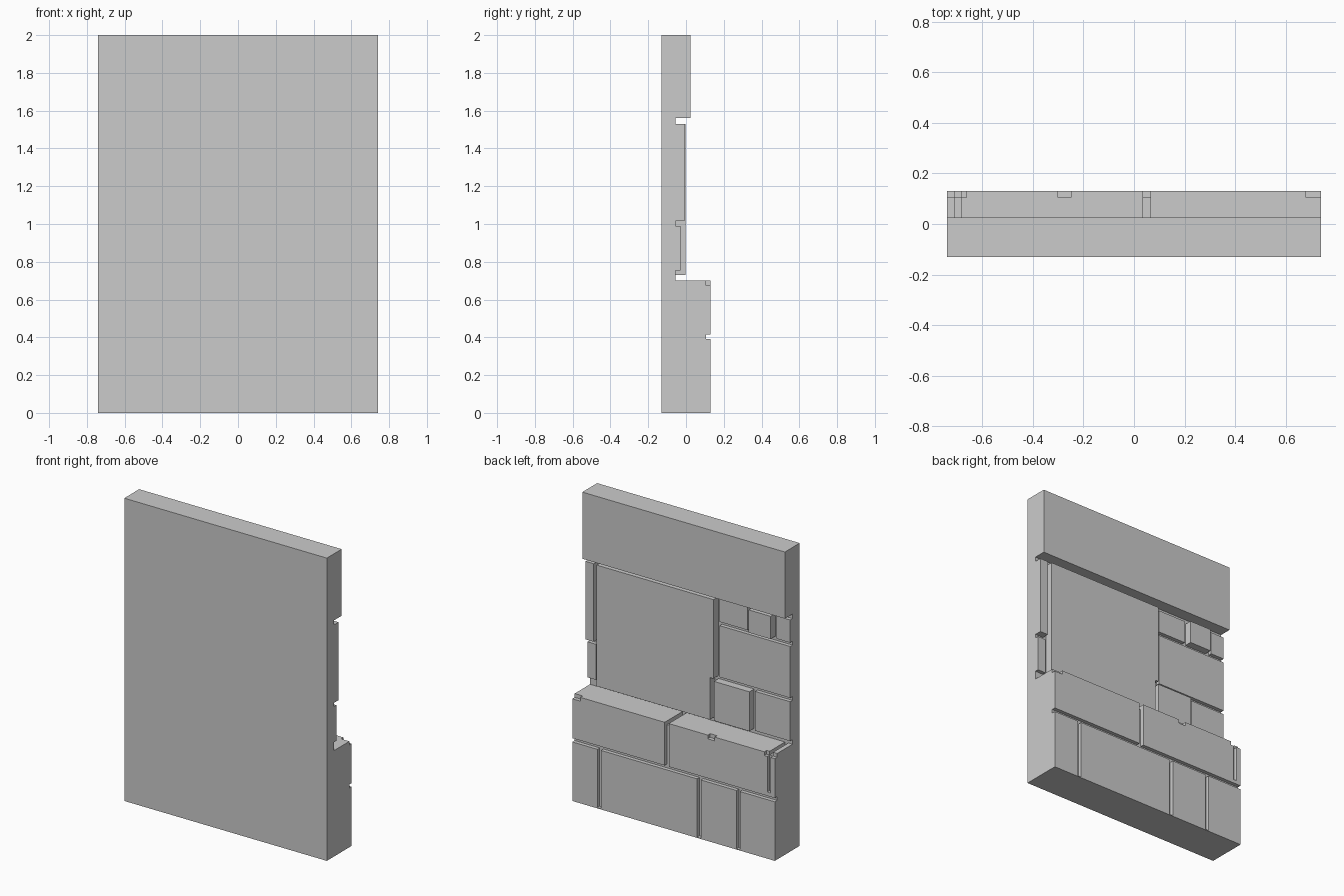
import bpy
import bmesh

if "Cube" in bpy.data.objects:
    bpy.data.objects.remove(bpy.data.objects["Cube"])

W = 0.74          # half width
FLOOR = -0.055    # mortar depth of the recessed middle


def finish(name, bm):
    bmesh.ops.recalc_face_normals(bm, faces=bm.faces)
    mesh = bpy.data.meshes.new(name)
    bm.to_mesh(mesh)
    bm.free()
    obj = bpy.data.objects.new(name, mesh)
    bpy.context.collection.objects.link(obj)
    return obj


def extrude(bm, pts, vec):
    face = bm.faces.new([bm.verts.new(p) for p in pts])
    res = bmesh.ops.extrude_face_region(bm, geom=[face])
    moved = [v for v in res["geom"] if isinstance(v, bmesh.types.BMVert)]
    bmesh.ops.translate(bm, verts=moved, vec=vec)


def boxes(name, specs):
    bm = bmesh.new()
    for x0, x1, y0, y1, z0, z1 in specs:
        extrude(bm, [(x0, y0, z0), (x1, y0, z0), (x1, y0, z1), (x0, y0, z1)], (0, y1 - y0, 0))
    return finish(name, bm)


def combine(target, tool, operation):
    mod = target.modifiers.new(operation.lower(), "BOOLEAN")
    mod.operation = operation
    mod.solver = "EXACT"
    mod.use_self = True
    mod.object = tool
    tool.hide_render = True
    bpy.context.view_layer.objects.active = target
    bpy.ops.object.modifier_apply(modifier=mod.name)
    bpy.data.objects.remove(tool)


# Wall body: side profile with thick base, recessed middle and top band
profile = [(-0.13, 0), (0.13, 0), (0.13, 0.70), (FLOOR, 0.70),
           (FLOOR, 1.56), (0.025, 1.56), (0.025, 2), (-0.13, 2)]
bm = bmesh.new()
extrude(bm, [(-W, y, z) for y, z in profile], (2 * W, 0, 0))
wall = finish("stone_wall", bm)

# Middle stones: x0, x1, outer y, z0, z1
stones = [
    (0.68, W, -0.008, 1.015, 1.53),       # narrow end stones
    (0.68, W, -0.03, 0.755, 0.99),
    (-0.225, -0.43, -0.03, 1.38, 1.53),   # small upper row
    (-0.455, -0.615, -0.005, 1.38, 1.53),
    (-0.64, -W, -0.03, 1.38, 1.53),
    (-0.225, -W, -0.03, 1.015, 1.355),    # wide stone
    (-0.20, -0.46, -0.005, 0.73, 0.99),   # lower pair
    (-0.485, -W, -0.03, 0.73, 0.99),
]
stone_tool = boxes("stones", [(min(a, b), max(a, b), -0.08, y, z0, z1)
                              for a, b, y, z0, z1 in stones])
combine(wall, stone_tool, "UNION")

# Large panel with a stepped edge
outline = [(0.655, 0.73), (0.655, 1.53), (-0.198, 1.53), (-0.198, 1.008),
           (-0.172, 1.008), (-0.172, 0.73)]
bm = bmesh.new()
extrude(bm, [(x, -0.08, z) for x, z in outline], (0, 0.077, 0))
combine(wall, finish("large_panel", bm), "UNION")

# Mortar grooves in the base: horizontal joint, then lower vertical joints
OUT, IN = 0.2, 0.105
cuts = [(-1, 1, IN, OUT, 0.39, 0.415)]
cuts += [(a, b, IN, OUT, 0.005, 0.40)
         for a, b in ((0.53, 0.557), (-0.20, -0.172), (-0.485, -0.46))]
# Upper vertical joints, which run on across the ledge top
for a, b, z0 in ((0.035, 0.065, 0.40), (-0.71, -0.685, 0.44)):
    cuts += [(a, b, IN, OUT, z0, 0.715), (a, b, FLOOR, OUT, 0.675, 0.715)]
# Chips along the ledge edge
cuts += [(a, b, IN, OUT, 0.675, 0.72)
         for a, b in ((-1, -0.663), (-0.30, -0.25), (0.68, 1))]
for cut in cuts:
    combine(wall, boxes("groove_cutter", [cut]), "DIFFERENCE")
